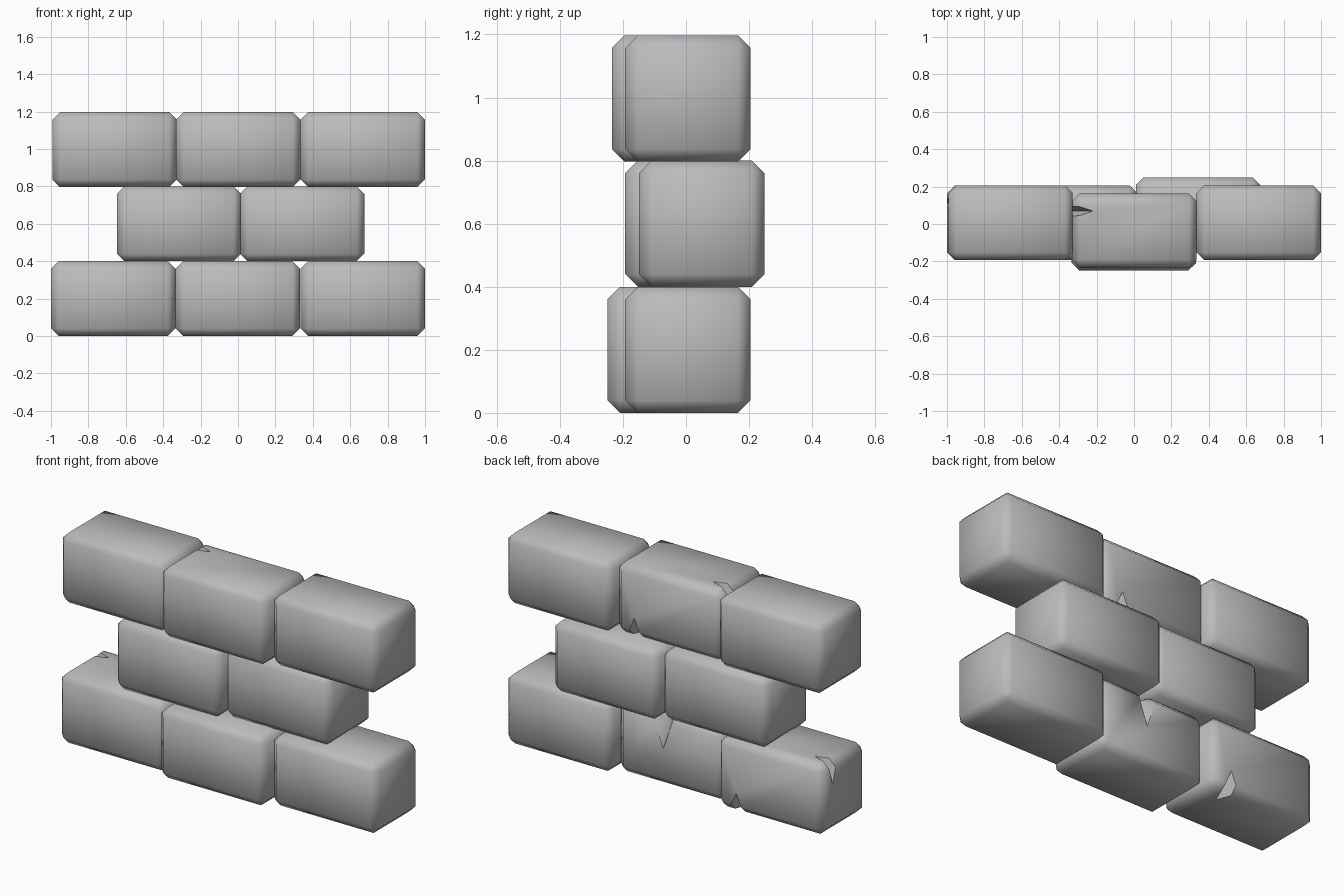
import bpy
import bmesh
from mathutils import Vector

cube = bpy.data.objects.get("Cube")
if cube:
    bpy.data.objects.remove(cube, do_unlink=True)

SIZE = Vector((0.664, 0.398, 0.4))
BEVEL = 0.04

stone = bpy.data.materials.new("grey stone")
stone.use_nodes = True
grey = (0.5, 0.5, 0.5, 1)
stone.diffuse_color = grey
stone.node_tree.nodes["Principled BSDF"].inputs["Base Color"].default_value = grey


def add_mesh(name, bm):
    mesh = bpy.data.meshes.new(name)
    bm.to_mesh(mesh)
    bm.free()
    mesh.materials.append(stone)
    obj = bpy.data.objects.new(name, mesh)
    bpy.context.collection.objects.link(obj)
    return obj


def chip(obj, corner, along, side_a, side_b, depth_a, depth_b, width):
    """Cut a pointed wedge out of the edge where side_a and side_b meet."""
    along, side_a, side_b = Vector(along), Vector(side_a), Vector(side_b)
    p = Vector(corner) + (side_a + side_b) * 0.004
    bm = bmesh.new()
    points = (p - side_a * depth_a, p - side_b * depth_b,
              p + along * width, p - along * width)
    bmesh.ops.convex_hull(bm, input=[bm.verts.new(q) for q in points])
    bmesh.ops.recalc_face_normals(bm, faces=bm.faces)
    cutter = add_mesh("chip_cutter", bm)
    cutter.location = obj.location
    cutter.hide_render = True
    mod = obj.modifiers.new("chip", "BOOLEAN")
    mod.operation, mod.solver, mod.object = "DIFFERENCE", "EXACT", cutter
    bpy.context.view_layer.objects.active = obj
    bpy.ops.object.modifier_apply(modifier=mod.name)
    bpy.data.objects.remove(cutter, do_unlink=True)


def brick(name, x, y, z):
    bm = bmesh.new()
    bmesh.ops.create_cube(bm, size=1)
    bmesh.ops.scale(bm, vec=SIZE, verts=bm.verts)
    bmesh.ops.bevel(bm, geom=bm.edges[:], offset=BEVEL, segments=1,
                    affect="EDGES", profile=0.5)
    obj = add_mesh(name, bm)
    obj.location = (x, y, z)
    return obj


# Three courses, the middle one staggered by half a brick
courses = {
    "bottom": (0.2, [("right", -0.667, 0.006), ("middle", -0.001, -0.05),
                     ("left", 0.667, 0.006)]),
    "centre": (0.6, [("right", -0.315, 0.006), ("left", 0.343, 0.05)]),
    "top": (0.997, [("right", -0.66, 0.006), ("middle", 0.001, -0.036),
                    ("left", 0.667, 0.006)]),
}
bricks = {}
for course, (z, row) in courses.items():
    for side, x, y in row:
        name = f"{course}_{side}_brick"
        bricks[name] = brick(name, x, y, z)

hx, hy, hz = SIZE / 2
X, Y, Z = Vector((1, 0, 0)), Vector((0, 1, 0)), Vector((0, 0, 1))

# Worn bricks: a chip in the upper end edge and one in the lower back edge
for name in ("bottom_right_brick", "top_middle_brick"):
    chip(bricks[name], (-hx, 0.105, hz), Y, -X, Z, 0.12, 0.14, 0.04)
    chip(bricks[name], (0.21, hy, -hz), X, Y, -Z, 0.13, 0.12, 0.05)

# Deep chip in the upper back edge
chip(bricks["bottom_middle_brick"], (0.04, hy, hz), X, Y, Z, 0.13, 0.2, 0.07)

# Soft shading across the bevels, crisp chips
bpy.ops.object.select_all(action="DESELECT")
for obj in bricks.values():
    obj.select_set(True)
bpy.context.view_layer.objects.active = bricks["top_middle_brick"]
bpy.ops.object.shade_smooth_by_angle(angle=1.05)
